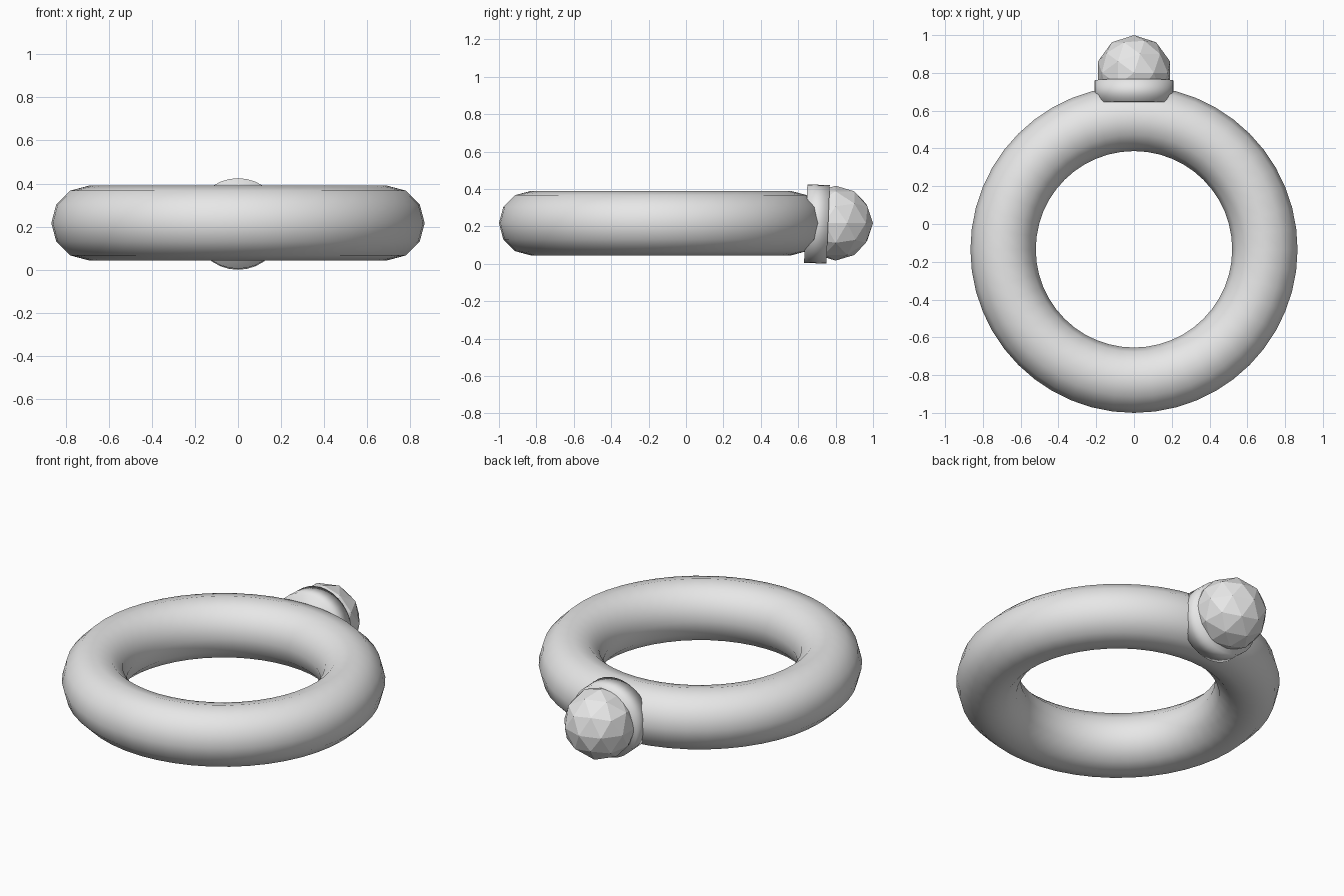
import bpy
from math import radians

cube = bpy.data.objects.get("Cube")
if cube:
    bpy.data.objects.remove(cube, do_unlink=True)

# One plain grey for the whole piece
GREY = (0.8, 0.8, 0.8, 1.0)
grey = bpy.data.materials.new("light_grey")
grey.use_nodes = True
grey.diffuse_color = GREY
grey.node_tree.nodes["Principled BSDF"].inputs["Base Color"].default_value = GREY

MID_Z = 0.217


def finish(name, smooth):
    """Name the newest object, colour it and set its shading."""
    obj = bpy.context.object
    obj.name = name
    obj.data.materials.append(grey)
    if smooth:
        bpy.ops.object.shade_smooth()
    else:
        bpy.ops.object.shade_flat()
    return obj


# Round band lying flat
bpy.ops.mesh.primitive_torus_add(
    major_segments=48, minor_segments=12,
    major_radius=0.693, minor_radius=0.173,
    location=(0, -0.134, MID_Z))
finish("ring_band", True)

# Short setting at the back, leaning slightly
bpy.ops.mesh.primitive_cylinder_add(
    vertices=32, radius=0.21, depth=0.12,
    location=(0, 0.7, 0.2125), rotation=(radians(-92.4), 0, 0))
finish("gem_setting", True)

# Faceted gem held by the setting
bpy.ops.mesh.primitive_ico_sphere_add(
    subdivisions=2, radius=0.2, location=(0, 0.8, MID_Z))
finish("gem", False)
